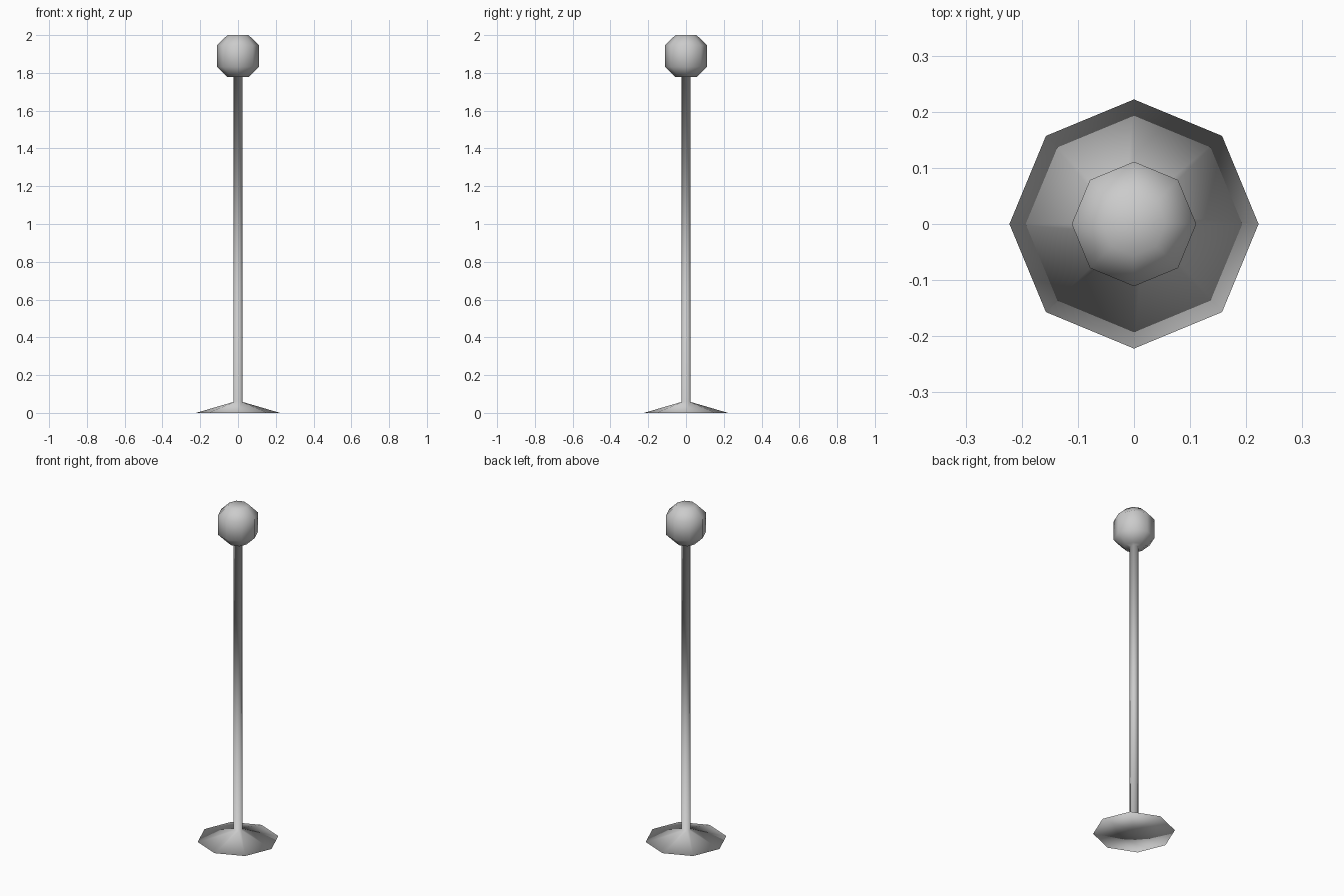
import bpy, bmesh
from math import cos, sin, tau

cube = bpy.data.objects.get("Cube")
if cube:
    bpy.data.objects.remove(cube, do_unlink=True)

SIDES = 8


def make_material(name, value):
    mat = bpy.data.materials.new(name)
    mat.use_nodes = True
    colour = (value, value, value, 1)
    mat.diffuse_color = colour
    mat.node_tree.nodes["Principled BSDF"].inputs["Base Color"].default_value = colour
    return mat


def lathe(name, profile, mat):
    """Turn a (radius, height) profile into one smooth closed eight-sided body."""
    bm = bmesh.new()
    rings = []
    for r, z in profile:
        count = SIDES if r else 1
        rings.append([bm.verts.new((r * cos(tau * i / SIDES), r * sin(tau * i / SIDES), z))
                      for i in range(count)])
    for low, high in zip(rings, rings[1:]):
        for i in range(SIDES):
            j = (i + 1) % SIDES
            corners = [low[i % len(low)], low[j % len(low)],
                       high[j % len(high)], high[i % len(high)]]
            bm.faces.new(list(dict.fromkeys(corners)))
    bmesh.ops.recalc_face_normals(bm, faces=bm.faces)
    for face in bm.faces:
        face.smooth = True
    mesh = bpy.data.meshes.new(name)
    bm.to_mesh(mesh)
    bm.free()
    mesh.materials.append(mat)
    obj = bpy.data.objects.new(name, mesh)
    bpy.context.collection.objects.link(obj)
    return obj


# Profile pieces, joined so the smooth shading flows from part to part
base = [(0, 0), (0.222, 0)]
pole = [(0.024, 0.058), (0.024, 1.778)]
globe = [(0.056, 1.778), (0.111, 1.832), (0.111, 1.946), (0.056, 2), (0, 2)]

lathe("lamp_post", base + pole + globe, make_material("light_grey", 0.6))
